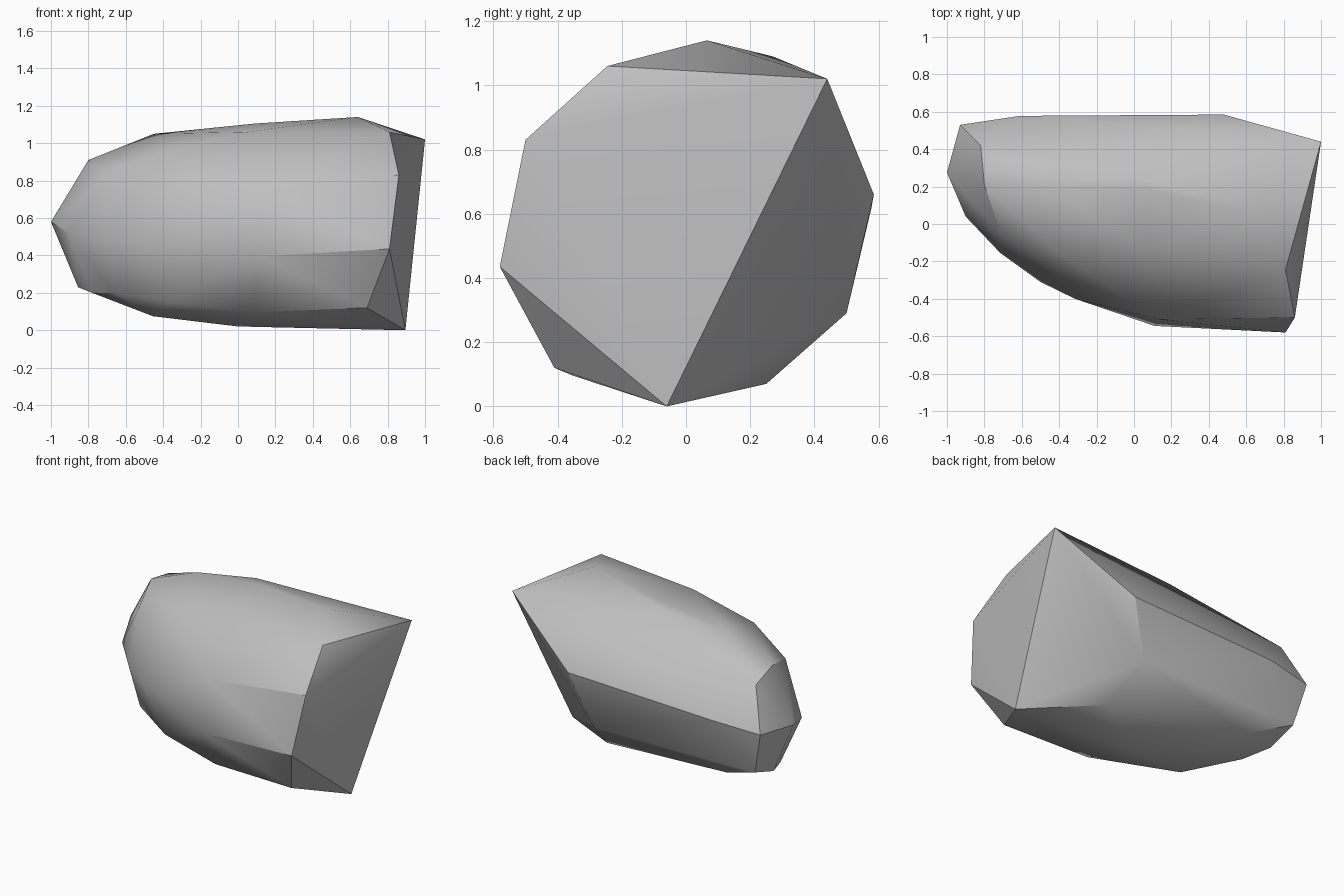
import bpy
import bmesh
import math

# Remove the default cube
default_cube = bpy.data.objects.get("Cube")
if default_cube:
    bpy.data.objects.remove(default_cube, do_unlink=True)

# Corner points of the boulder, grouped by region
broken_end = [
    (1, .44, 1.02), (.895, -.06, 0), (.81, -.58, .435),
    (.86, -.5, .83), (.81, -.245, 1.06),
]
crown = [
    (.64, .065, 1.14), (.09, .18, 1.105), (-.05, .27, 1.09),
    (-.45, .2, 1.05), (.05, -.15, 1.06), (-.4, -.16, .95),
    (-.8, .21, .91), (-.82, .42, .86), (-.71, -.055, .83),
]
front_flank = [
    (.11, -.545, .395), (.13, -.51, .75), (-.315, -.4, .5),
    (-.5, -.31, .47), (-.715, -.155, .48), (-.4, -.29, .74),
]
back_flank = [
    (.48, .585, .66), (-.61, .578, .62), (-.93, .53, .59),
    (.34, .5, .29), (-.86, .485, .3),
]
nose = [(-1, .275, .58), (-.9, .04, .515), (-.855, .28, .23)]
underside = [
    (.69, -.41, .12), (.075, -.35, .095), (-.36, -.27, .15),
    (-.66, -.11, .2), (-.78, .1, .2), (-.455, -.1, .075),
    (0, 0, .02), (.42, .25, .07), (-.57, .375, .18),
]


def make_material(name, colour):
    material = bpy.data.materials.new(name)
    material.use_nodes = True
    material.diffuse_color = colour
    shader = next(node for node in material.node_tree.nodes
                  if node.type == "BSDF_PRINCIPLED")
    shader.inputs["Base Color"].default_value = colour
    shader.inputs["Roughness"].default_value = .9
    return material


def make_hull(name, points, material):
    """Wrap the points in a closed convex skin."""
    bm = bmesh.new()
    for point in points:
        bm.verts.new(point)
    result = bmesh.ops.convex_hull(bm, input=bm.verts[:])
    unused = {item for key in ("geom_interior", "geom_unused")
              for item in result[key]
              if isinstance(item, bmesh.types.BMVert)}
    bmesh.ops.delete(bm, geom=list(unused), context="VERTS")
    bmesh.ops.recalc_face_normals(bm, faces=bm.faces[:])
    mesh = bpy.data.meshes.new(name)
    bm.to_mesh(mesh)
    bm.free()
    mesh.materials.append(material)
    stone = bpy.data.objects.new(name, mesh)
    bpy.context.collection.objects.link(stone)
    return stone


# Boulder: rounded flanks meeting a sharply broken end
grey_stone = make_material("grey_stone", (.52, .52, .52, 1))
boulder = make_hull(
    "boulder",
    broken_end + crown + front_flank + back_flank + nose + underside,
    grey_stone,
)

# Soft shading with crisp fracture edges
bpy.ops.object.select_all(action="DESELECT")
boulder.select_set(True)
bpy.context.view_layer.objects.active = boulder
bpy.ops.object.shade_smooth_by_angle(angle=math.radians(30))
